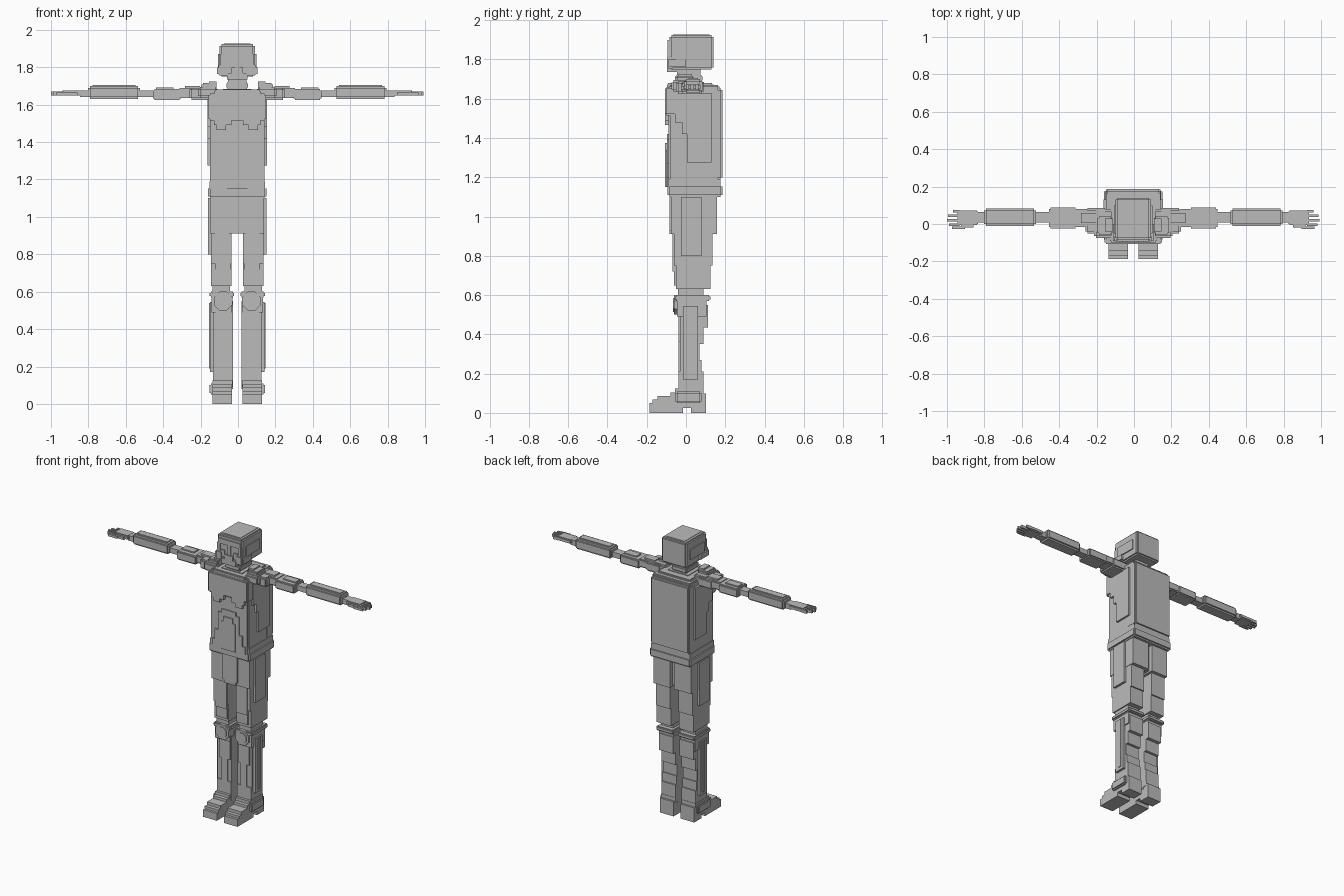
import bpy
import bmesh
import math
from mathutils import Matrix, Vector

if "Cube" in bpy.data.objects:
    bpy.data.objects.remove(bpy.data.objects["Cube"], do_unlink=True)

UNIT = 0.01       # all sizes below are in hundredths
CENTRE = -0.4     # mirror line of the body

grey = bpy.data.materials.new("armour_grey")
grey.use_nodes = True
grey.diffuse_color = (0.5, 0.5, 0.5, 1)
grey.node_tree.nodes["Principled BSDF"].inputs["Base Color"].default_value = grey.diffuse_color


def add_box(mesh, x, y, z):
    spans = [Vector(pair) for pair in (x, y, z)]
    middle = Vector([(span[0] + span[1]) / 2 for span in spans])
    size = Vector([abs(span[1] - span[0]) for span in spans])
    matrix = Matrix.Translation(middle) @ Matrix.Diagonal(size).to_4x4()
    bmesh.ops.create_cube(mesh, size=1, matrix=matrix)


def finish(name, mesh):
    mesh.transform(Matrix.Scale(UNIT, 4) @ Matrix.Translation((CENTRE, 0, 0)))
    bmesh.ops.recalc_face_normals(mesh, faces=mesh.faces)
    data = bpy.data.meshes.new(name)
    mesh.to_mesh(data)
    mesh.free()
    data.materials.append(grey)
    bpy.context.collection.objects.link(bpy.data.objects.new(name, data))


def block(name, x, y, z, step=0):
    """Box; a step gives it stair-cut edges by crossing three boxes."""
    mesh = bmesh.new()
    spans = (x, y, z)
    if step:
        for full in range(3):
            add_box(mesh, *[span if axis == full else (span[0] + step, span[1] - step)
                            for axis, span in enumerate(spans)])
    else:
        add_box(mesh, *spans)
    finish(name, mesh)


def pair(name, x, y, z, step=0):
    block("left_" + name, x, y, z, step)
    block("right_" + name, (-x[1], -x[0]), y, z, step)


def middle(name, half, y, z, step=0):
    block(name, (-half, half), y, z, step)


def knee_cap(name, x, radius, y, z):
    mesh = bmesh.new()
    turn = Matrix.Rotation(math.pi / 2, 4, "X") @ Matrix.Rotation(math.pi / 8, 4, "Z")
    place = Matrix.Translation((x, (y[0] + y[1]) / 2, z))
    bmesh.ops.create_cone(mesh, cap_ends=True, segments=8, radius1=radius, radius2=radius,
                          depth=y[1] - y[0], matrix=place @ turn)
    finish(name, mesh)


# Helmet
middle("helmet_shell", half=9.5, y=(-8.5, 14), z=(175, 192.5), step=1)
middle("helmet_crown", half=7, y=(-6.5, 12), z=(190, 192.8))
middle("helmet_brow", half=8.5, y=(-9.3, -8), z=(186.5, 190))
middle("helmet_nose", half=1.2, y=(-9.3, -8), z=(179, 187))
middle("helmet_chin", half=5.5, y=(-9.8, 4), z=(173.5, 177))
middle("helmet_mouth", half=3, y=(-9.8, -8), z=(176, 180))
pair("helmet_cheek", x=(5, 10), y=(-9.8, -6), z=(175.5, 181.5), step=0.6)
pair("helmet_cheek_flare", x=(8, 10.9), y=(-9, 0), z=(176.5, 180))
pair("helmet_cheek_inner", x=(3.5, 6), y=(-9.3, -8), z=(178, 182.5))
pair("helmet_temple", x=(7, 9), y=(-9.3, -8), z=(181, 187))
pair("helmet_side_panel", x=(9, 10.2), y=(-5, 10), z=(180, 187))

# Neck and collar
middle("neck", half=5, y=(-4.5, 7.5), z=(166, 176))
middle("neck_ring", half=5.8, y=(-5.5, 8.5), z=(168.5, 172), step=0.7)
middle("collar", half=8.5, y=(-7, 10), z=(165, 168.5), step=0.8)

# Torso
middle("torso", half=14.5, y=(-9, 17), z=(114, 167), step=0.8)
middle("back_plate", half=14.7, y=(10, 18.6), z=(119, 165.5), step=1)
middle("chest_plate", half=15.3, y=(-10.8, 8), z=(151.5, 166), step=0.8)
middle("chest_top", half=12.5, y=(-9.8, 14), z=(165, 168), step=0.7)
pair("chest_lower_edge", x=(3, 12.5), y=(-10.8, -8), z=(149, 153))
pair("chest_lowest_edge", x=(6, 11), y=(-10.8, -8), z=(146.5, 150))
pair("side_panel", x=(14, 15.8), y=(0.5, 13), z=(127.5, 163))
pair("side_panel_front", x=(14, 15.8), y=(-5.5, 1), z=(148, 163))
pair("side_panel_corner", x=(14, 15.8), y=(-2, 1), z=(142, 149))

# Abdomen plates, stepped into an arch
middle("abdomen_arch", half=5.5, y=(-9.8, -8), z=(115, 142))
middle("abdomen_shoulder", half=8, y=(-9.8, -8), z=(115, 139.5))
middle("abdomen_side", half=10.5, y=(-9.8, -8), z=(115, 127))
middle("abdomen_foot", half=12.5, y=(-9.8, -8), z=(115, 120))
middle("abdomen_inner", half=5.5, y=(-10.3, -8), z=(115, 134))
middle("abdomen_spine", half=3.5, y=(-10.6, -8), z=(115, 137.5))

# Belt and hips
middle("belt", half=15.7, y=(-9.3, 18.5), z=(110, 116.3), step=1)
middle("belt_upper_edge", half=14.8, y=(-8.8, 17.6), z=(115, 119))
middle("pelvis", half=14, y=(-6, 13), z=(92, 111))
middle("groin_plate", half=5.7, y=(-8.4, 4), z=(93, 111))
middle("groin_plate_tip", half=4.5, y=(-8.4, 4), z=(91, 94))

# Shoulders
pair("shoulder_pad", x=(10.5, 21), y=(-7.5, 8), z=(163.5, 169.5), step=1.2)
pair("shoulder_crest", x=(11, 19), y=(-5.5, 4), z=(167, 171.5), step=0.8)
pair("shoulder_ridge", x=(11, 15), y=(-4, 3), z=(170, 172.5))
pair("shoulder_joint", x=(14, 25.5), y=(-5, 8.5), z=(162.5, 169), step=1)

# Arms
pair("upper_arm", x=(24, 31.5), y=(-1.5, 8), z=(163.5, 169), step=0.7)
pair("upper_arm_plate", x=(20, 28), y=(0.5, 6), z=(167, 170))
pair("elbow_guard", x=(30, 45), y=(-2.5, 8.8), z=(162.5, 168.5), step=0.8)
pair("elbow_plate", x=(34, 43.5), y=(1, 6), z=(167, 169.3))
pair("elbow_link", x=(44, 53), y=(0.8, 6.3), z=(164, 167.5))
pair("forearm", x=(52, 79.7), y=(-1, 8.3), z=(163, 170), step=1.1)
pair("forearm_plate", x=(54.5, 77.5), y=(1.3, 6), z=(169, 170.6))
pair("wrist", x=(79, 84), y=(0.8, 6.3), z=(164, 167.5))

# Hands
pair("palm", x=(83, 94), y=(-0.5, 7.3), z=(164.8, 167.6), step=0.6)
for finger, reach in enumerate((98.5, 99.7, 99, 96.5)):
    front = 2.4 * finger - 1
    pair("finger_%d" % finger, x=(93, reach), y=(front, front + 1.2), z=(165, 167))
pair("thumb_base", x=(85.5, 92), y=(-1.8, 1), z=(164.8, 166.6))
pair("thumb", x=(90, 97), y=(-2.6, -1.3), z=(164.8, 166.4))

# Thighs
pair("thigh_upper", x=(1.5, 14.3), y=(-7.6, 15.8), z=(91, 111))
pair("thigh_middle", x=(3.2, 14), y=(-6.2, 13.5), z=(75, 92))
pair("thigh_lower", x=(3.2, 14), y=(-5.2, 12.6), z=(63, 77))
pair("thigh_cuff", x=(4, 13.2), y=(-4, 9), z=(59, 64))
pair("thigh_front_plate", x=(3.6, 12), y=(-6.8, 0), z=(72, 92))
pair("thigh_inner_band", x=(3.6, 12), y=(-6, 0), z=(65, 73))
pair("thigh_side_panel", x=(13, 15.6), y=(-2.5, 8), z=(80, 110))

# Knees
pair("knee_ring", x=(1.7, 14.8), y=(-5.5, 12.5), z=(57, 60), step=0.7)
pair("knee_joint", x=(2.7, 13.8), y=(-4.5, 10.5), z=(49, 60))
for side, word in ((1, "left"), (-1, "right")):
    knee_cap(word + "_knee_cap", side * 7.5, radius=5.4, y=(-6, -3), z=55)
    knee_cap(word + "_knee_boss", side * 7.5, radius=3.8, y=(-6.6, -3), z=55)

# Lower legs, with a stepped calf
pair("shin", x=(2.3, 13), y=(-3, 6), z=(8, 52))
pair("shin_front_plate", x=(3, 11.5), y=(-3.8, 0), z=(36, 50))
pair("shin_ridge", x=(5, 9.5), y=(-3.8, 0), z=(14, 37))
pair("calf_top", x=(2.3, 13), y=(0, 11.2), z=(43.5, 55))
pair("calf_upper", x=(2.3, 13), y=(0, 8.8), z=(35, 44))
pair("calf_middle", x=(2.3, 13), y=(0, 7), z=(26, 36))
pair("calf_lower", x=(2.3, 13), y=(0, 7.8), z=(20, 27))
pair("ankle_cuff", x=(2.3, 13), y=(-3.8, 8.8), z=(9, 21))
pair("shin_side_plate", x=(12, 14.7), y=(-1.5, 6.2), z=(17, 54.5))
pair("shin_side_rail", x=(12, 15.2), y=(1.5, 4), z=(19, 54))

# Boots, with a gap between sole and heel
pair("boot_toe", x=(2.7, 13.1), y=(-18.7, -1.5), z=(0, 5))
pair("boot_heel", x=(2.7, 13.1), y=(2.5, 10.3), z=(0, 10))
pair("boot_arch", x=(2.7, 13.1), y=(-3, 4), z=(2.5, 10))
pair("boot_toe_cap", x=(2.7, 13.1), y=(-17, 0), z=(4, 6.7))
pair("boot_instep", x=(2.7, 13.1), y=(-14.5, 0), z=(6, 8.7))
pair("boot_tongue", x=(2.7, 13.1), y=(-8, 0), z=(8, 10.5))
pair("boot_collar", x=(2.5, 13.2), y=(-5.5, 9), z=(9, 12.5))
pair("ankle_guard", x=(12, 14.9), y=(-5.5, 8), z=(5, 11), step=0.8)
